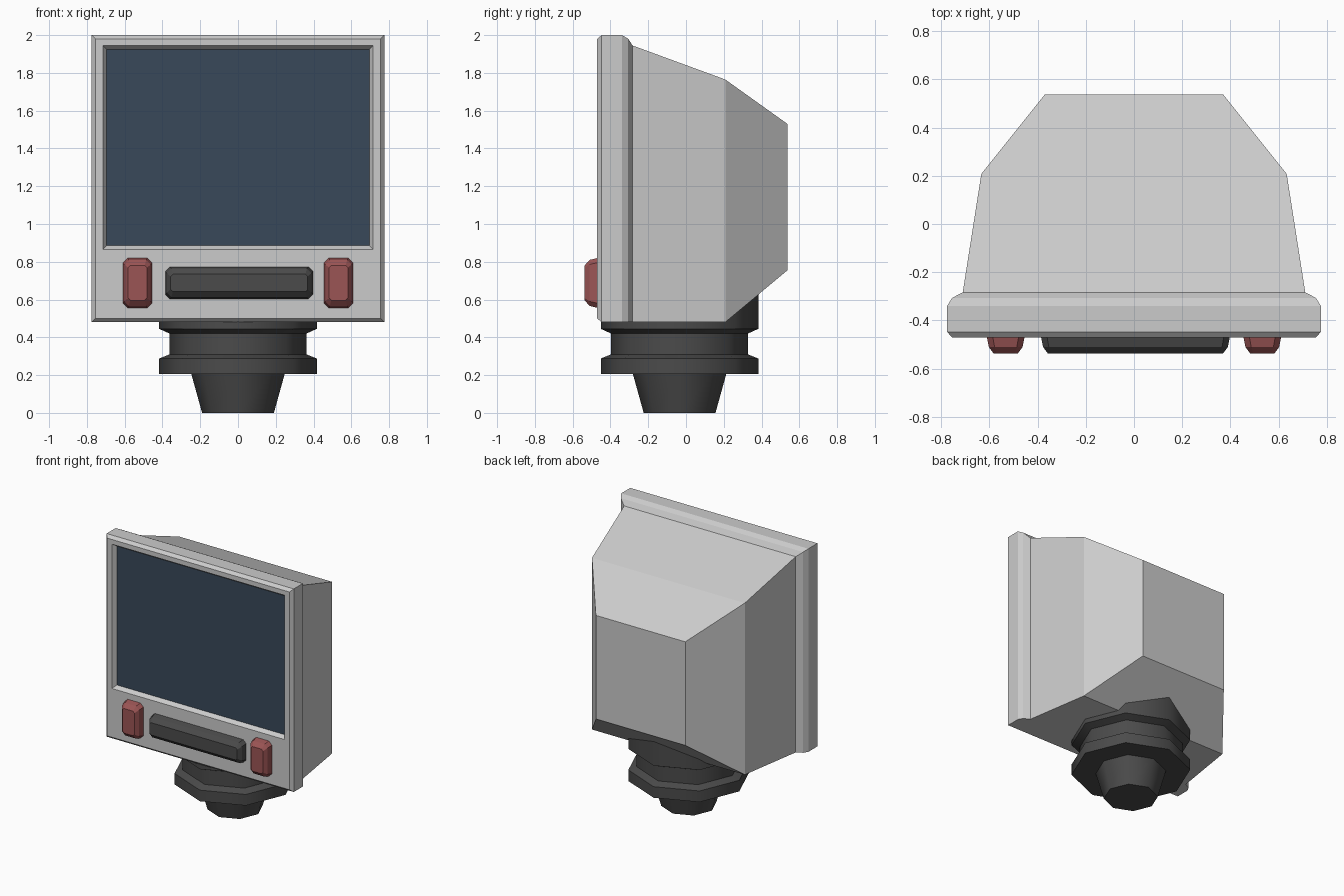
import bpy, bmesh, math

if "Cube" in bpy.data.objects:
    bpy.data.objects.remove(bpy.data.objects["Cube"])


def material(name, rgb):
    m = bpy.data.materials.new(name)
    m.diffuse_color = (*rgb, 1)
    m.use_nodes = True
    m.node_tree.nodes["Principled BSDF"].inputs["Base Color"].default_value = m.diffuse_color
    return m


DARK = material("dark_plastic", (0.07, 0.07, 0.07))
RED = material("red_plastic", (0.33, 0.09, 0.09))
BLUE = material("screen_glass", (0.04, 0.065, 0.1))


def loft(name, rings, mat=None, cap_start=True, cap_end=True):
    """Skin a list of equally long point rings."""
    bm = bmesh.new()
    vs = [[bm.verts.new(p) for p in r] for r in rings]
    n = len(vs[0])
    for a, b in zip(vs, vs[1:]):
        for i in range(n):
            j = (i + 1) % n
            bm.faces.new((a[i], a[j], b[j], b[i]))
    if cap_start:
        bm.faces.new(vs[0][::-1])
    if cap_end:
        bm.faces.new(vs[-1])
    bmesh.ops.recalc_face_normals(bm, faces=bm.faces)
    me = bpy.data.meshes.new(name)
    bm.to_mesh(me)
    bm.free()
    ob = bpy.data.objects.new(name, me)
    bpy.context.collection.objects.link(ob)
    if mat:
        me.materials.append(mat)
    return ob


def rect(hx, z0, z1, y):
    return [(-hx, y, z0), (hx, y, z0), (hx, y, z1), (-hx, y, z1)]


def octagon(cx, cz, hx, hz, c, y):
    pts = [(hx - c, -hz), (hx, -hz + c), (hx, hz - c), (hx - c, hz),
           (-hx + c, hz), (-hx, hz - c), (-hx, -hz + c), (-hx + c, -hz)]
    return [(cx + x, y, cz + z) for x, z in pts]


# Monitor shell: screen recess, bezel frame and tapered back
SCREEN = (0.695, 0.885, 1.925, -0.44)
loft("monitor_shell", [rect(*r) for r in (
    SCREEN,
    (0.715, 0.865, 1.945, -0.47),
    (0.755, 0.50, 1.98, -0.47),
    (0.775, 0.48, 2.00, -0.447),
    (0.775, 0.48, 2.00, -0.34),
    (0.755, 0.48, 1.982, -0.307),
    (0.71, 0.48, 1.945, -0.283),
    (0.633, 0.48, 1.765, 0.208),
    (0.37, 0.755, 1.53, 0.537),
)], cap_start=False)

# Screen glass
loft("screen", [rect(*SCREEN)], BLUE, cap_start=False)


# Chamfered controls on the lower bezel
def control(name, cx, cz, hx, hz, mat):
    loft(name, [octagon(cx, cz, hx, hz, 0.025, -0.46),
                octagon(cx, cz, hx - 0.01, hz - 0.012, 0.024, -0.51),
                octagon(cx, cz, hx - 0.03, hz - 0.042, 0.012, -0.537)], mat)


for side, s in (("left", -1), ("right", 1)):
    control(side + "_button", s * 0.532, 0.688, 0.08, 0.134, RED)
control("centre_slot_bar", 0.006, 0.688, 0.393, 0.088, DARK)

# Eight-sided swivel stand
profile = [(0.19, 0), (0.247, 0.205), (0.417, 0.205), (0.417, 0.288),
           (0.362, 0.31), (0.362, 0.42), (0.417, 0.445), (0.417, 0.68)]
stand = loft("swivel_stand", [
    [(r * math.cos(k * math.pi / 4), -0.034 + r * math.sin(k * math.pi / 4), z)
     for k in range(8)] for r, z in profile], DARK)
bpy.ops.object.select_all(action='DESELECT')
stand.select_set(True)
bpy.context.view_layer.objects.active = stand
bpy.ops.object.shade_smooth_by_angle(angle=math.radians(50))
